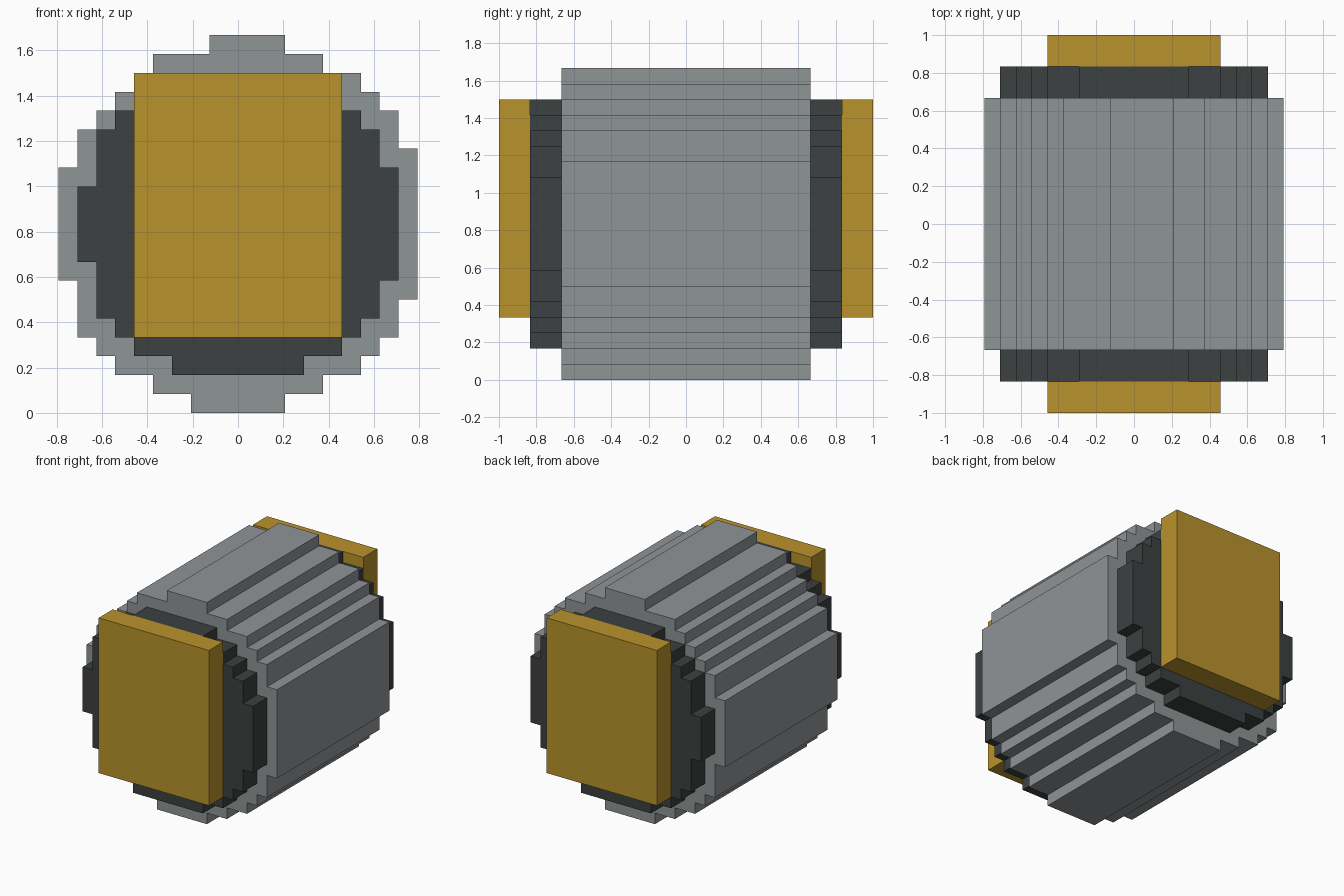
import bpy
import bmesh

U = 1 / 12  # size of one block

cube = bpy.data.objects.get("Cube")
if cube:
    bpy.data.objects.remove(cube, do_unlink=True)


def material(name, rgb):
    mat = bpy.data.materials.new(name)
    mat.use_nodes = True
    color = (*rgb, 1)
    mat.diffuse_color = color
    mat.node_tree.nodes["Principled BSDF"].inputs["Base Color"].default_value = color
    return mat


def stairs(steps, bottom, side):
    """Turn (half width, top row) steps into one stepped edge, bottom to top."""
    points, low = [], bottom
    for width, top in steps:
        points += [(side * width, low), (side * width, top)]
        low = top
    return points


def extrude_profile(name, outline, y0, y1, mat):
    """Extrude an outline given in blocks along y, from y0 to y1."""
    bm = bmesh.new()
    face = bm.faces.new([bm.verts.new((x * U, y0 * U, z * U)) for x, z in outline])
    result = bmesh.ops.extrude_face_region(bm, geom=[face], use_keep_orig=True)
    moved = [v for v in result["geom"] if isinstance(v, bmesh.types.BMVert)]
    bmesh.ops.translate(bm, verts=moved, vec=(0, (y1 - y0) * U, 0))
    bmesh.ops.recalc_face_normals(bm, faces=bm.faces)
    mesh = bpy.data.meshes.new(name)
    bm.to_mesh(mesh)
    bm.free()
    mesh.materials.append(mat)
    obj = bpy.data.objects.new(name, mesh)
    bpy.context.collection.objects.link(obj)
    return obj


grey = material("metal grey", (0.275, 0.297, 0.305))
dark = material("dark slate", (0.046, 0.052, 0.052))
gold = material("ochre gold", (0.485, 0.29, 0.025))

# Stepped barrel, slightly uneven between its two sides
barrel_base = [(2.5, 1), (4.5, 2), (6.5, 3), (7.5, 4)]
barrel_right = barrel_base + [(8.5, 6), (9.5, 14), (8.5, 16), (7.5, 17),
                              (6.5, 18), (4.5, 19), (2.5, 20)]
barrel_left = barrel_base + [(8.5, 7), (9.5, 13), (8.5, 15), (7.5, 16),
                             (6.5, 17), (5.5, 18), (4.5, 19), (1.5, 20)]
barrel = stairs(barrel_right, 0, 1) + stairs(barrel_left, 0, -1)[::-1]
extrude_profile("barrel", barrel, -8, 8, grey)

# Dark collar outline
collar_base = [(3.5, 3), (5.5, 4), (6.5, 5)]
collar_top = [(7.5, 15), (6.5, 16), (5.5, 17), (3.5, 18)]
collar_right = collar_base + [(7.5, 7), (8.5, 13)] + collar_top
collar_left = collar_base + [(7.5, 8), (8.5, 12)] + collar_top
collar = stairs(collar_right, 2, 1) + stairs(collar_left, 2, -1)[::-1]

# Rectangular end plate outline
plate = stairs([(5.5, 18)], 4, 1) + stairs([(5.5, 18)], 4, -1)[::-1]

# Collar and plate at both ends
for end, side in (("front", -1), ("back", 1)):
    extrude_profile(end + "_collar", collar, side * 8, side * 10, dark)
    extrude_profile(end + "_plate", plate, side * 10, side * 12, gold)
